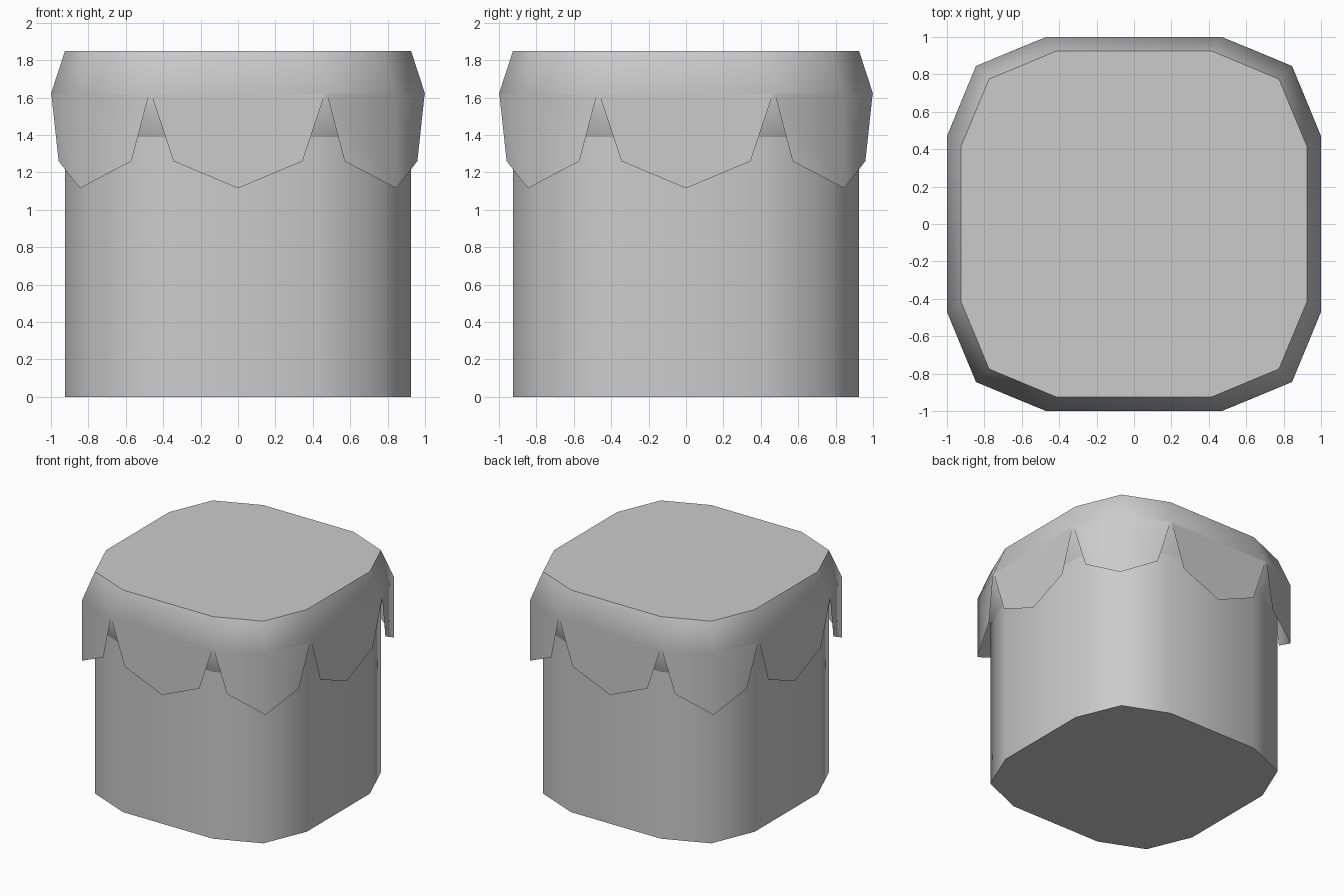
import bpy, bmesh
from mathutils import Matrix
from math import pi, radians

if "Cube" in bpy.data.objects:
    bpy.data.objects.remove(bpy.data.objects["Cube"])

INNER = [(-0.415, -0.925), (0.415, -0.925), (0.775, -0.775)]
OUTER = [(-0.47, -1.0), (0.47, -1.0), (0.845, -0.845)]


def quarter(k):
    return Matrix.Rotation(k * pi / 2, 3, 'Z')


def finish(name, bm):
    mesh = bpy.data.meshes.new(name)
    bm.to_mesh(mesh)
    bm.free()
    ob = bpy.data.objects.new(name, mesh)
    bpy.context.collection.objects.link(ob)
    bpy.ops.object.select_all(action='DESELECT')
    ob.select_set(True)
    bpy.context.view_layer.objects.active = ob
    bpy.ops.object.shade_smooth_by_angle(angle=radians(55))
    return ob


def loft(name, levels, bottom=False, top=False):
    """Stack 12-sided rounded-square rings given as (outline, z)."""
    bm = bmesh.new()
    rings = []
    for outline, z in levels:
        rings.append([bm.verts.new(quarter(k) @ Matrix.Identity(3) @ _v(x, y, z))
                      for k in range(4) for x, y in outline])
    for a, b in zip(rings, rings[1:]):
        for i in range(12):
            j = (i + 1) % 12
            bm.faces.new((a[i], a[j], b[j], b[i]))
    if bottom:
        bm.faces.new(rings[0][::-1])
    if top:
        bm.faces.new(rings[-1])
    return finish(name, bm)


def _v(x, y, z):
    return Matrix.Translation((x, y, z)).to_translation()


# Main body and the flared icing cap
loft("cake_body", [(INNER, 0), (INNER, 1.39)], bottom=True)
loft("icing_cap", [(INNER, 1.39), (OUTER, 1.62), (INNER, 1.85)], top=True)

# Hanging icing: one drip on each side and one folded around each corner
TOP, SIDE, TIP = 1.62, 1.26, 1.115
side_drip = [(-0.465, -1, TOP), (-0.345, -1, SIDE), (0, -1, TIP),
             (0.345, -1, SIDE), (0.465, -1, TOP)]
corner_a = [(0.475, -0.998, TOP), (0.57, -0.959, SIDE),
            (0.845, -0.845, TIP), (0.845, -0.845, TOP)]
corner_b = [(0.845, -0.845, TOP), (0.845, -0.845, TIP),
            (0.959, -0.57, SIDE), (0.998, -0.475, TOP)]
bm = bmesh.new()
for k in range(4):
    for outline in (side_drip, corner_a, corner_b):
        bm.faces.new([bm.verts.new(quarter(k) @ _v(*p)) for p in outline])
bmesh.ops.remove_doubles(bm, verts=bm.verts, dist=0.001)
finish("icing_drips", bm)
